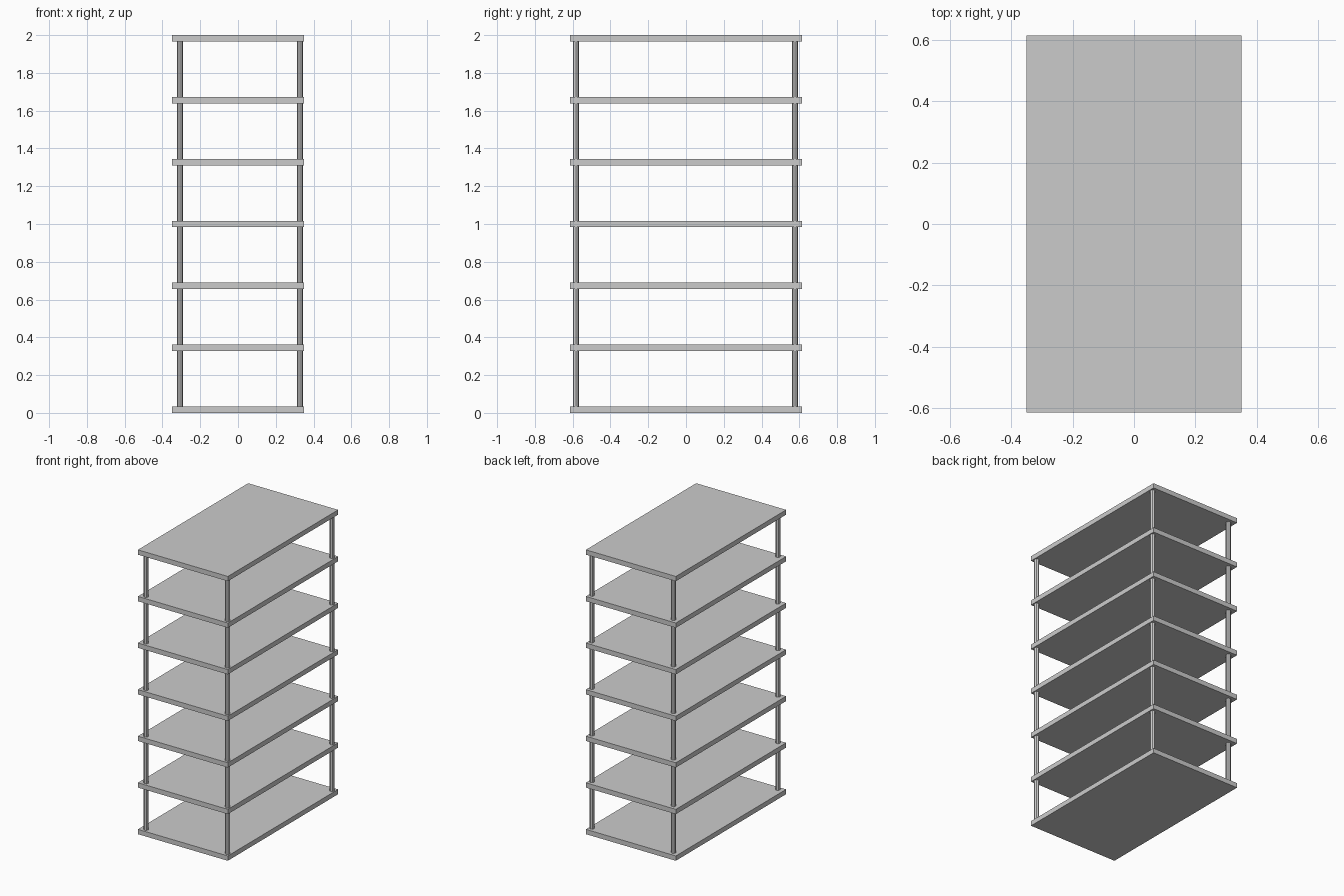
import bpy

if "Cube" in bpy.data.objects:
    bpy.data.objects.remove(bpy.data.objects["Cube"])

HALF_X, HALF_Y, HEIGHT = 0.35, 0.613, 2.0
THICK, COUNT = 0.034, 7
PITCH = (HEIGHT - THICK) / (COUNT - 1)


def shelf(i):
    bpy.ops.mesh.primitive_cube_add(size=1, location=(0, 0, THICK / 2 + i * PITCH))
    ob = bpy.context.object
    ob.name = f"shelf_{i + 1}"
    ob.scale = (2 * HALF_X, 2 * HALF_Y, THICK)


def post(name, x, y):
    bpy.ops.mesh.primitive_cylinder_add(
        vertices=8, radius=0.0165, depth=HEIGHT - THICK, location=(x, y, HEIGHT / 2))
    ob = bpy.context.object
    ob.name = name


# Seven evenly spaced slabs
for i in range(COUNT):
    shelf(i)

# Four slim corner posts, slightly offset from the shelf centre
for side, x in (("left", -0.307), ("right", 0.328)):
    for end, y in (("front", -0.583), ("back", 0.577)):
        post(f"{end}_{side}_post", x, y)
